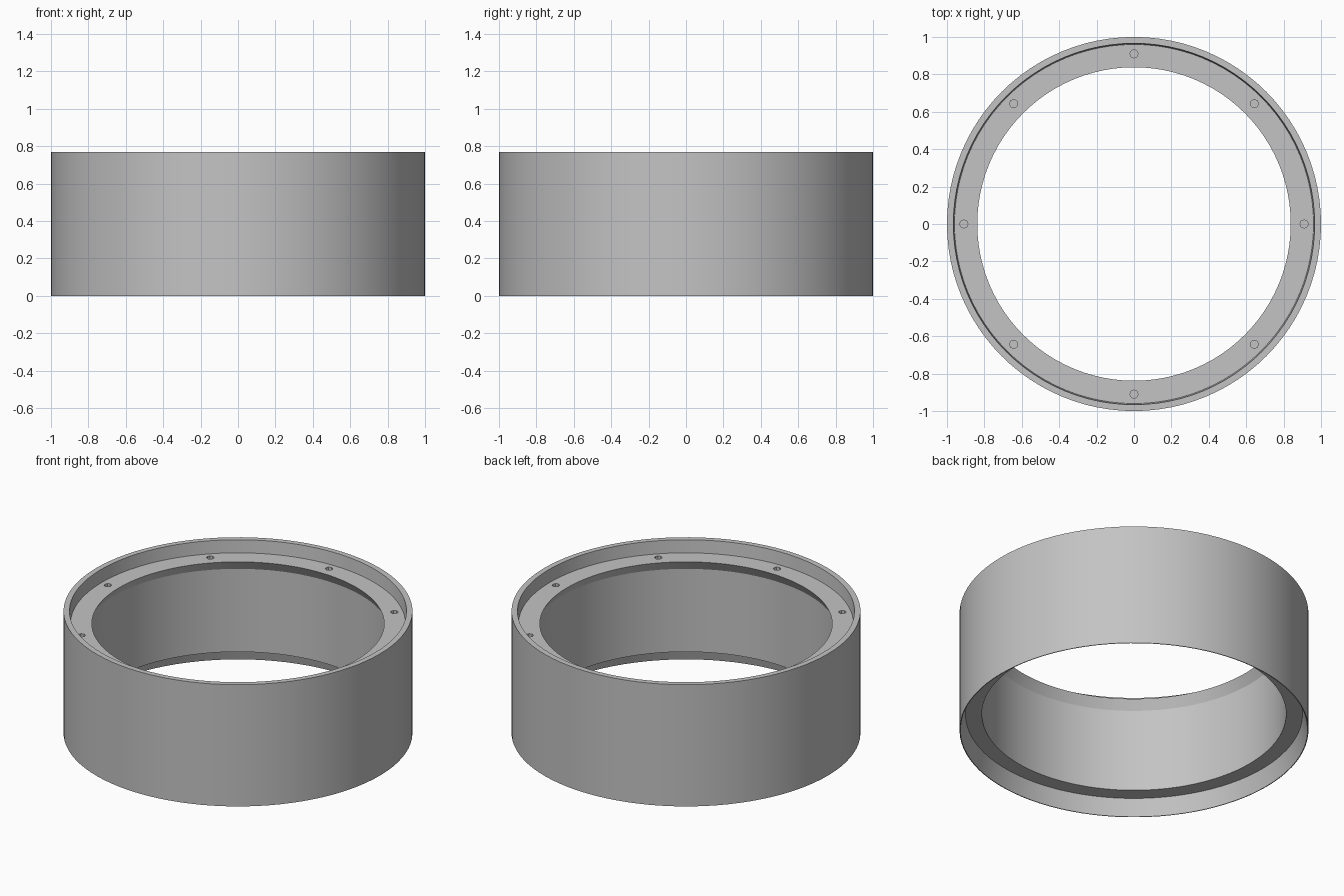
import bpy, bmesh, math

if "Cube" in bpy.data.objects:
    bpy.data.objects.remove(bpy.data.objects["Cube"])

SEGMENTS = 96

# One material for the whole part
grey = bpy.data.materials.new("light_grey")
grey.diffuse_color = (0.55, 0.55, 0.55, 1)
grey.use_nodes = True
grey.node_tree.nodes["Principled BSDF"].inputs["Base Color"].default_value = grey.diffuse_color


def lathe(name, profile, segments):
    """Closed (radius, z) profile revolved around z."""
    bm = bmesh.new()
    rings = []
    for i in range(segments):
        a = 2 * math.pi * i / segments
        rings.append([bm.verts.new((r * math.cos(a), r * math.sin(a), z)) for r, z in profile])
    n = len(profile)
    for i in range(segments):
        p, q = rings[i], rings[(i + 1) % segments]
        for j in range(n):
            k = (j + 1) % n
            bm.faces.new((p[j], q[j], q[k], p[k]))
    bmesh.ops.recalc_face_normals(bm, faces=bm.faces)
    return add_object(name, bm)


def add_object(name, bm):
    mesh = bpy.data.meshes.new(name)
    bm.to_mesh(mesh)
    bm.free()
    obj = bpy.data.objects.new(name, mesh)
    bpy.context.collection.objects.link(obj)
    mesh.materials.append(grey)
    return obj


# Ring body: outer wall, top lip, screw ledge, tapered bore, bottom ledge, flared skirt
ring = lathe("ring_body", [
    (1.0, 0.0), (1.0, 0.77),
    (0.966, 0.77), (0.96, 0.69),
    (0.838, 0.69), (0.872, 0.63),
    (0.872, 0.105), (0.966, 0.105),
    (0.995, 0.0),
], SEGMENTS)

# Eight blind screw holes in the top ledge
bm = bmesh.new()
for i in range(8):
    a = i * math.pi / 4
    made = bmesh.ops.create_cone(bm, cap_ends=True, segments=8, radius1=0.022,
                                 radius2=0.022, depth=0.2)
    bmesh.ops.translate(bm, verts=made["verts"],
                        vec=(0.91 * math.cos(a), 0.91 * math.sin(a), 0.69))
cutter = add_object("screw_hole_cutter", bm)
cutter.hide_render = True

cut = ring.modifiers.new("screw_holes", "BOOLEAN")
cut.operation = "DIFFERENCE"
cut.solver = "EXACT"
cut.object = cutter

bpy.context.view_layer.objects.active = ring
ring.select_set(True)
cutter.select_set(False)
bpy.ops.object.modifier_apply(modifier=cut.name)
bpy.data.objects.remove(cutter)

# Smooth walls, sharp rims
bpy.ops.object.shade_smooth_by_angle(angle=math.radians(25))
